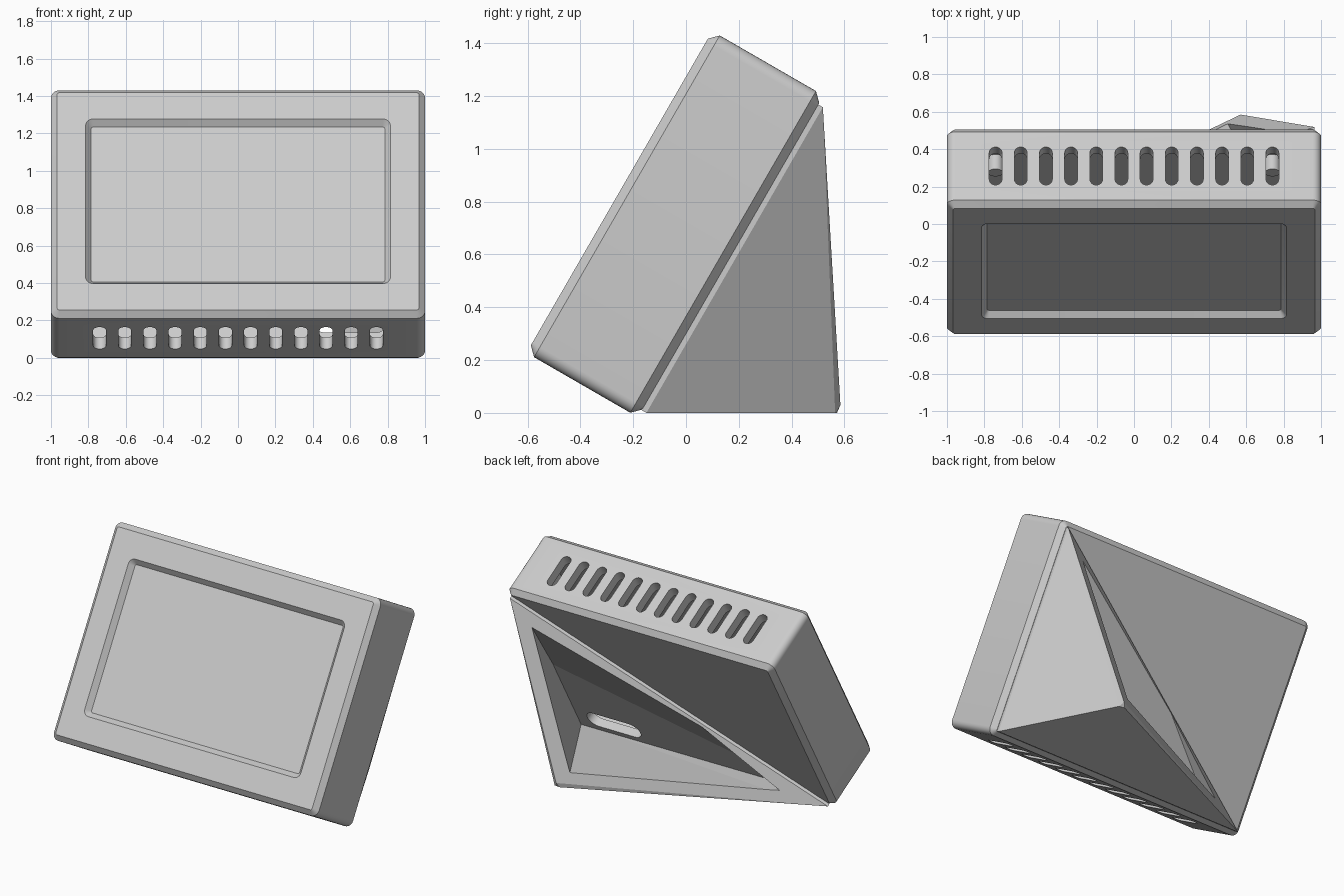
import bpy, bmesh
from math import sin, cos, pi, radians
from mathutils import Vector

if "Cube" in bpy.data.objects:
    bpy.data.objects.remove(bpy.data.objects["Cube"])

S, C = sin(radians(30)), cos(radians(30))
UC = 0.5985                       # middle of the case along its slope
FRONT, BACK, CH = -0.637, -0.15, 0.033


def P(x, u, n):
    """Case coordinates (across, up the slope, depth) to world."""
    return Vector((x, S * u + C * n, C * u - S * n))


def rrect(hw, hh, r, seg=6):
    pts = []
    for k, (sx, sy) in enumerate(((1, 1), (-1, 1), (-1, -1), (1, -1))):
        for i in range(seg + 1):
            a = (k + i / seg) * pi / 2
            pts.append((sx * (hw - r) + r * cos(a), sy * (hh - r) + r * sin(a)))
    return pts


def finish(bm, name):
    bmesh.ops.remove_doubles(bm, verts=bm.verts, dist=1e-5)
    bmesh.ops.recalc_face_normals(bm, faces=bm.faces)
    me = bpy.data.meshes.new(name)
    bm.to_mesh(me)
    bm.free()
    ob = bpy.data.objects.new(name, me)
    bpy.context.collection.objects.link(ob)
    return ob


def loft(bm, rings):
    rows = [[bm.verts.new(p) for p in ring] for ring in rings]
    m = len(rows[0])
    for a, b in zip(rows, rows[1:]):
        for i in range(m):
            bm.faces.new((a[i], a[(i + 1) % m], b[(i + 1) % m], b[i]))
    bm.faces.new(rows[0])
    bm.faces.new(rows[-1])


def slab(name, sections):
    """Loft rounded rectangles (half width, half height, radius, depth, cx, cu)."""
    bm = bmesh.new()
    loft(bm, [[P(cx + x, cu + u, n) for x, u in rrect(hw, hh, r)]
              for hw, hh, r, n, cx, cu in sections])
    return finish(bm, name)


def hull(name, pts):
    bm = bmesh.new()
    for p in pts:
        bm.verts.new(p)
    res = bmesh.ops.convex_hull(bm, input=bm.verts)
    junk = {g for g in res["geom_interior"] + res["geom_unused"]
            if isinstance(g, bmesh.types.BMVert)}
    bmesh.ops.delete(bm, geom=list(junk), context='VERTS')
    bmesh.ops.dissolve_limit(bm, angle_limit=0.01, verts=bm.verts, edges=bm.edges)
    return finish(bm, name)


def cut(ob, cutter):
    cutter.hide_render = True
    mod = ob.modifiers.new("cut", 'BOOLEAN')
    mod.operation, mod.solver, mod.object = 'DIFFERENCE', 'EXACT', cutter
    bpy.context.view_layer.objects.active = ob
    bpy.ops.object.modifier_apply(modifier=mod.name)
    bpy.data.objects.remove(cutter, do_unlink=True)


# Case shell with the sunken screen and chamfered rims
W, H = 1.0, 0.7035
case = slab("case", [
    (0.785, 0.478, 0.012, FRONT + 0.034, 0, UC),
    (0.815, 0.508, 0.04, FRONT, 0, UC),
    (W - CH, H - CH, 0.012, FRONT, 0, UC),
    (W, H, 0.045, FRONT + CH, 0, UC),
    (W, H, 0.045, BACK - CH, 0, UC),
    (W - CH, H - CH, 0.012, BACK, 0, UC)])

# Hollow inside
cut(case, slab("hollow_cutter", [(0.93, H - 0.07, 0.02, -0.55, 0, UC),
                                 (0.93, H - 0.07, 0.02, -0.21, 0, UC)]))

# Twelve vents through top and bottom
bm = bmesh.new()
for i in range(12):
    cx = -0.74 + i * 1.48 / 11
    loft(bm, [[P(cx + x, u, -0.3935 + n) for x, n in rrect(0.034, 0.117, 0.034)]
              for u in (-0.3, 1.5)])
cut(case, finish(bm, "vent_cutter"))

# Cable slot into the stand
cut(case, slab("slot_cutter", [(0.2, 0.065, 0.065, -0.3, 0.6, 0.1),
                               (0.2, 0.065, 0.065, -0.1, 0.6, 0.1)]))

# Wedge stand: corner triangle on the back, tapering to one foot
tri = [(0.965, 1.262), (-0.965, -0.075), (0.965, -0.075)]
stand = hull("stand", [P(x, u, n) for x, u in tri for n in (-0.155, -0.13)] +
             [Vector(p) for p in ((0.595, 0.565, 0), (0.555, 0.572, 0), (0.57, 0.585, 0.03))])

# Tapered opening in the sloping side of the stand
A, B, F = P(0.965, 1.262, -0.13), P(-0.965, -0.075, -0.13), Vector((0.565, 0.58, 0.015))
rim = [A * a + B * b + F * f for a, b, f in
       ((0.85, 0.055, 0.095), (0.075, 0.06, 0.865), (0.067, 0.834, 0.099))]
floor = [P(0.89, 0.54, -0.16), P(0.89, -0.01, -0.16), P(-0.7, 0.0, -0.16)]
cut(stand, hull("opening_cutter", floor + [r + (r - f) * 0.4 for r, f in zip(rim, floor)]))

# Screw posts inside the case corners
for sx in (-1, 1):
    for su in (-1, 1):
        slab("screw_post", [(0.04, 0.04, 0.04, n, sx * 0.74, UC + su * 0.47)
                            for n in (-0.205, -0.3)])

for ob in bpy.data.objects:
    bpy.ops.object.select_all(action='DESELECT')
    ob.select_set(True)
    bpy.context.view_layer.objects.active = ob
    if ob.name != "stand":
        bpy.ops.object.shade_smooth_by_angle(angle=radians(30))
